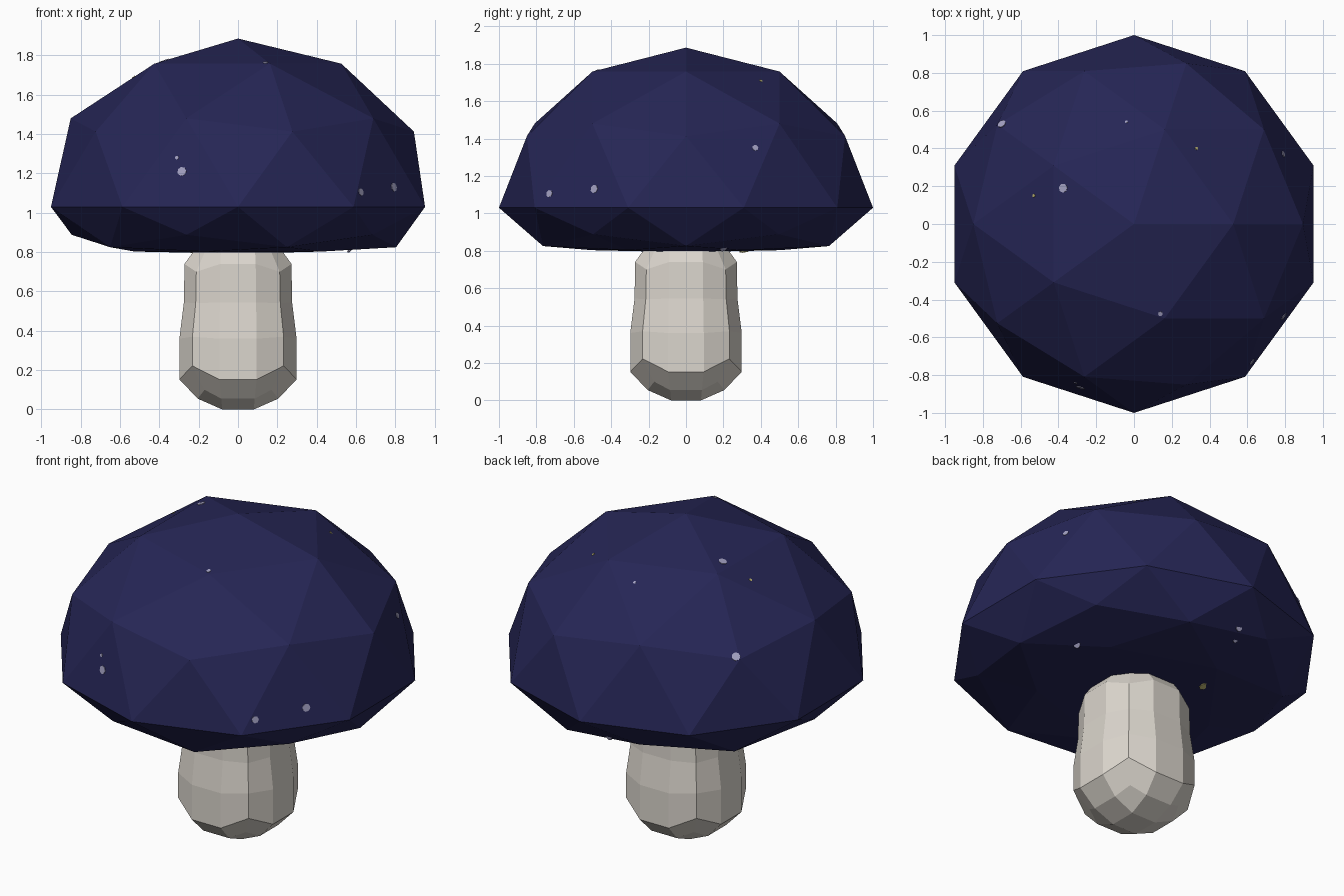
import bpy, bmesh, math
from mathutils import Vector
from mathutils.bvhtree import BVHTree

if "Cube" in bpy.data.objects:
    bpy.data.objects.remove(bpy.data.objects["Cube"])


def material(name, rgb):
    m = bpy.data.materials.new(name)
    m.diffuse_color = (*rgb, 1)
    m.use_nodes = True
    m.node_tree.nodes["Principled BSDF"].inputs["Base Color"].default_value = m.diffuse_color
    return m


NAVY = material("navy", (0.019, 0.019, 0.092))
CREAM = material("pale stem", (0.71, 0.67, 0.61))
LILAC = material("lilac speckle", (0.36, 0.35, 0.53))
YELLOW = material("yellow speckle", (0.5, 0.45, 0.17))


def finish(bm, name, mats):
    bmesh.ops.recalc_face_normals(bm, faces=bm.faces)
    me = bpy.data.meshes.new(name)
    bm.to_mesh(me)
    bm.free()
    for m in mats:
        me.materials.append(m)
    ob = bpy.data.objects.new(name, me)
    bpy.context.collection.objects.link(ob)
    return ob


# Cap: faceted ball with a flattened underside
bm = bmesh.new()
bmesh.ops.create_icosphere(bm, subdivisions=2, radius=1)
for v in bm.verts:
    z = v.co.z
    if z > -0.01:
        v.co.z = 1.03 + 0.856 * z
    elif z > -0.6:
        v.co.x *= 0.945
        v.co.y *= 0.945
        v.co.z = 0.888 if z > -0.49 else 0.825
    else:
        v.co.z = 0.803 if z > -0.95 else 0.792
tree = BVHTree.FromBMesh(bm)
finish(bm, "cap", [NAVY])

# Stem: rounded box with twelve sides
bm = bmesh.new()


def ring(r, m, zm, c, zc):
    out = []
    for k in range(4):
        a = k * math.pi / 2
        for x, y, z in ((r, -m, zm), (r, m, zm), (c, c, zc)):
            out.append(bm.verts.new((x * math.cos(a) - y * math.sin(a),
                                     x * math.sin(a) + y * math.cos(a), z)))
    return out


def end_cap(rg, a, z):
    q = [bm.verts.new((a * x, a * y, z)) for x, y in ((1, 1), (-1, 1), (-1, -1), (1, -1))]
    bm.faces.new(q)
    for k in range(4):
        bm.faces.new((q[k - 1], rg[3 * k], rg[3 * k + 1], q[k]))
        bm.faces.new((q[k], rg[3 * k + 1], rg[3 * k + 2], rg[(3 * k + 3) % 12]))


rings = [ring(*p) for p in (
    (0.205, 0.085, 0.055, 0.17, 0.10),
    (0.298, 0.095, 0.153, 0.232, 0.222),
    (0.298, 0.095, 0.36, 0.232, 0.37),
    (0.275, 0.092, 0.545, 0.215, 0.54),
    (0.272, 0.09, 0.74, 0.212, 0.70),
    (0.20, 0.085, 0.84, 0.165, 0.81))]
for lo, hi in zip(rings, rings[1:]):
    for i in range(12):
        j = (i + 1) % 12
        bm.faces.new((lo[i], lo[j], hi[j], hi[i]))
end_cap(rings[0], 0.08, 0)
end_cap(rings[-1], 0.08, 0.89)
finish(bm, "stem", [CREAM])

# Speckles: tiny plates projected on the cap (viewing side, u, v, size, colour)
bm = bmesh.new()
SIDES = {
    "front": lambda u, v: (Vector((u, -3, v)), Vector((0, 1, 0))),
    "right": lambda u, v: (Vector((3, u, v)), Vector((-1, 0, 0))),
    "top": lambda u, v: (Vector((u, v, 4)), Vector((0, 0, -1))),
    "under": lambda u, v: (Vector((u, v, -1)), Vector((0, 0, 1))),
}
for side, u, v, size, col in (
        ("front", -0.285, 1.21, 0.024, 0), ("front", -0.31, 1.28, 0.01, 0),
        ("front", 0.62, 1.11, 0.012, 0), ("right", -0.73, 1.105, 0.02, 0),
        ("right", -0.49, 1.13, 0.023, 0), ("right", 0.37, 1.35, 0.017, 0),
        ("top", -0.70, 0.53, 0.024, 0), ("top", -0.375, 0.19, 0.024, 0),
        ("top", 0.14, -0.475, 0.013, 0), ("top", -0.04, 0.54, 0.008, 0),
        ("top", 0.33, 0.40, 0.009, 1), ("top", -0.53, 0.15, 0.009, 1),
        ("under", -0.23, 0.315, 0.03, 1), ("under", -0.06, 0.81, 0.02, 0),
        ("under", 0.57, 0.20, 0.02, 0), ("under", -0.10, 0.73, 0.013, 0)):
    hit, n, _, _ = tree.ray_cast(*SIDES[side](u, v))
    if hit is None:
        continue
    rot = n.to_track_quat('Z', 'Y')
    top, base = [[bm.verts.new(hit + n * h + rot @ Vector((
        size * math.cos(i * math.tau / 7), size * math.sin(i * math.tau / 7), 0)))
        for i in range(7)] for h in (0.003, -0.002)]
    faces = [bm.faces.new(top)]
    faces += [bm.faces.new((base[i - 1], base[i], top[i], top[i - 1])) for i in range(7)]
    for f in faces:
        f.material_index = col
finish(bm, "cap_speckles", [LILAC, YELLOW])
